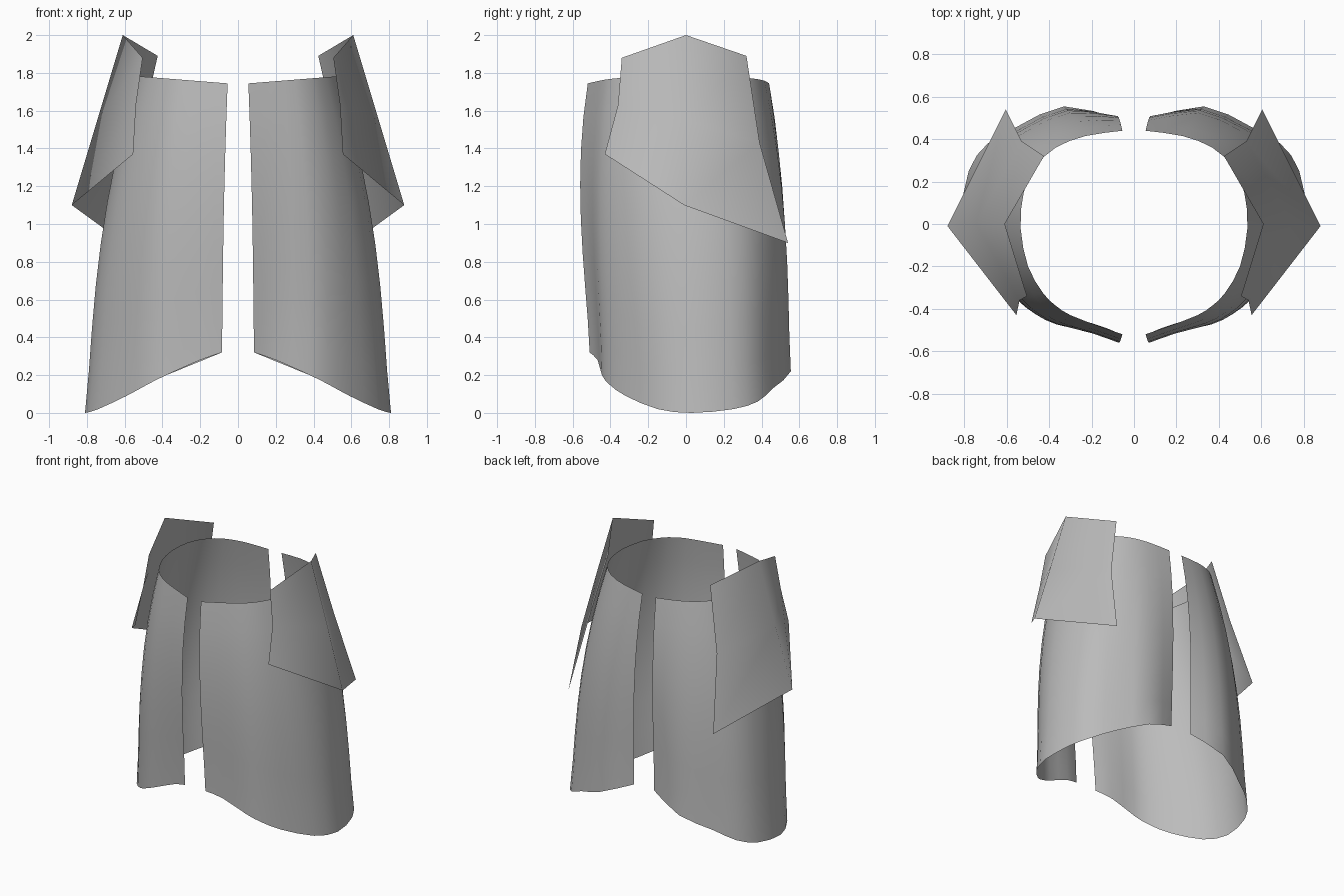
import bpy
import bmesh
from mathutils import Vector

cube = bpy.data.objects.get("Cube")
if cube:
    bpy.data.objects.remove(cube)

# One plain grey for the whole garment
grey = bpy.data.materials.new("plain_grey")
grey.use_nodes = True
colour = (0.5, 0.5, 0.5, 1)
grey.diffuse_color = colour
grey.node_tree.nodes["Principled BSDF"].inputs["Base Color"].default_value = colour


def sheet(name, rows, side):
    """Build a smooth open surface from rows of points, mirrored by side."""
    bm = bmesh.new()
    grid = [[bm.verts.new((p[0] * side, p[1], p[2])) for p in row] for row in rows]
    for low, high in zip(grid, grid[1:]):
        for i in range(len(low) - 1):
            quad = [low[i], low[i + 1], high[i + 1], high[i]]
            bm.faces.new(quad if side > 0 else quad[::-1])
    mesh = bpy.data.meshes.new(name)
    bm.to_mesh(mesh)
    bm.free()
    mesh.materials.append(grey)
    mesh.shade_smooth()
    obj = bpy.data.objects.new(name, mesh)
    bpy.context.collection.objects.link(obj)
    return obj


def rounded(points):
    """Add a smoothly curved midpoint between neighbouring points."""
    pts = [Vector(p) for p in points]
    result = [pts[0]]
    for i in range(len(pts) - 1):
        before, after = pts[max(i - 1, 0)], pts[min(i + 2, len(pts) - 1)]
        result.append((9 * (pts[i] + pts[i + 1]) - before - after) / 16)
        result.append(pts[i + 1])
    return result


# Skirt outline from front opening to back opening: waist (x, y) and hem (x, y, z)
waist = [(.055, -.52), (.17, -.48), (.3, -.43), (.37, -.385), (.43, -.325), (.5, -.2),
         (.535, -.02), (.52, .15), (.465, .27), (.37, .36), (.23, .415), (.055, .44)]
hem = [(.085, -.51, .32), (.2, -.468, .28), (.38, -.445, .2), (.48, -.405, .15),
       (.59, -.32, .09), (.74, -.15, .02), (.81, .03, 0), (.78, .25, .02),
       (.69, .38, .06), (.55, .46, .13), (.33, .555, .22), (.085, .5, .32)]
waist_line = rounded([(x, y, 1.74 + .08 * x) for x, y in waist])
hem_line = rounded(hem)


def skirt_row(t):
    """Blend hem to waist with an outward belly above the middle."""
    belly = 1 + .46 * t ** 1.5 * (1 - t)
    return [(p.x * belly, p.y * belly, p.z)
            for p in (h.lerp(w, t) for h, w in zip(hem_line, waist_line))]


skirt_rows = [skirt_row(i / 8) for i in range(9)]

# Hip guard: lower edge, middle and upper edge, each from front to back
guard_rows = [
    [(.555, -.43, 1.37), (.88, -.01, 1.1), (.605, .54, .9)],
    [(.54, -.36, 1.63), (.745, 0, 1.55), (.53, .39, 1.43)],
    [(.505, -.34, 1.88), (.61, 0, 2), (.425, .32, 1.89)],
]

for label, side in (("left", 1), ("right", -1)):
    sheet(label + "_skirt_panel", skirt_rows, side)
    sheet(label + "_hip_guard", guard_rows, side)
